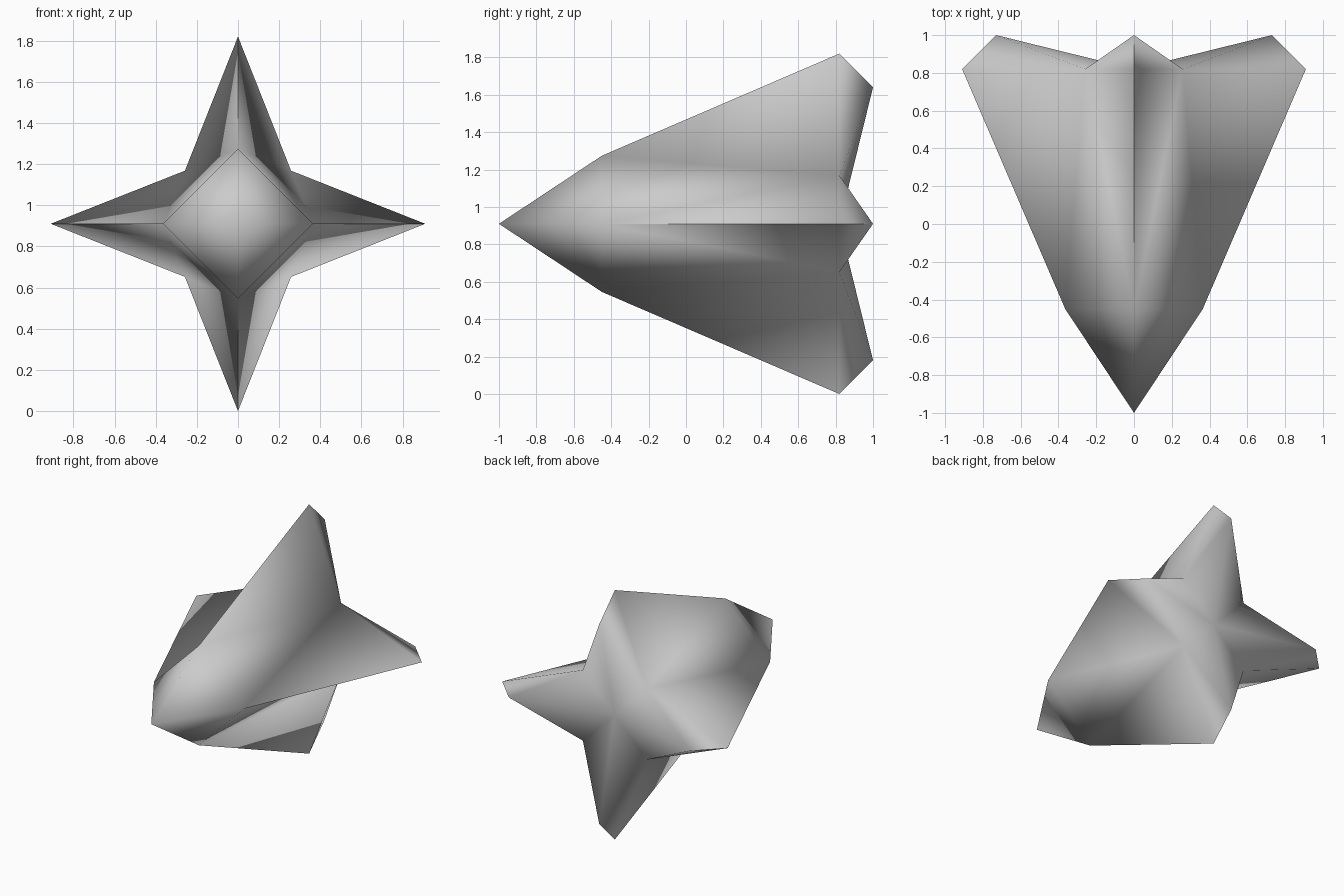
import bpy
import bmesh
import math
from mathutils import Matrix, Vector

cube = bpy.data.objects.get("Cube")
if cube:
    bpy.data.objects.remove(cube, do_unlink=True)

CENTRE = 0.91     # height of the long axis
SHOULDER = 0.364  # half diagonal of the square body behind the nose
VALLEY = 0.258    # offset of the valleys between the fins

grey = bpy.data.materials.new("plain grey")
grey.use_nodes = True
colour = (0.6, 0.6, 0.6, 1)
grey.diffuse_color = colour
grey.node_tree.nodes["Principled BSDF"].inputs["Base Color"].default_value = colour

# One quarter of the dart, between the side fin and the upper fin
nose = Vector((0, -1, 0))
tail_hub = Vector((0, 0.82, 0))
valley = Vector((VALLEY, 0.82, VALLEY))
side_fin = [Vector((SHOULDER, -0.45, 0)), Vector((0.91, 0.82, 0)), Vector((0.73, 1, 0))]
top_fin = [Vector((0, p.y, p.x)) for p in side_fin]

faces = [(nose, side_fin[0], top_fin[0]), (side_fin[0], valley, top_fin[0])]
for shoulder, tip, tail in (side_fin, top_fin):
    faces += [(shoulder, tip, valley), (tip, tail, valley), (tail, tail_hub, valley)]

# Turn the quarter round the long axis to make four fins
bm = bmesh.new()
for quarter in range(4):
    turn = Matrix.Rotation(quarter * math.pi / 2, 3, 'Y')
    for face in faces:
        bm.faces.new([bm.verts.new(turn @ p) for p in face])
bmesh.ops.remove_doubles(bm, verts=bm.verts, dist=0.001)
bmesh.ops.recalc_face_normals(bm, faces=bm.faces)
bmesh.ops.translate(bm, verts=bm.verts, vec=(0, 0, CENTRE))

mesh = bpy.data.meshes.new("finned_dart")
bm.to_mesh(mesh)
bm.free()
mesh.materials.append(grey)
dart = bpy.data.objects.new("finned_dart", mesh)
bpy.context.collection.objects.link(dart)

# Smooth nose and body, sharp fin edges and tail rim
bpy.ops.object.select_all(action='DESELECT')
dart.select_set(True)
bpy.context.view_layer.objects.active = dart
bpy.ops.object.shade_smooth_by_angle(angle=math.radians(84))
